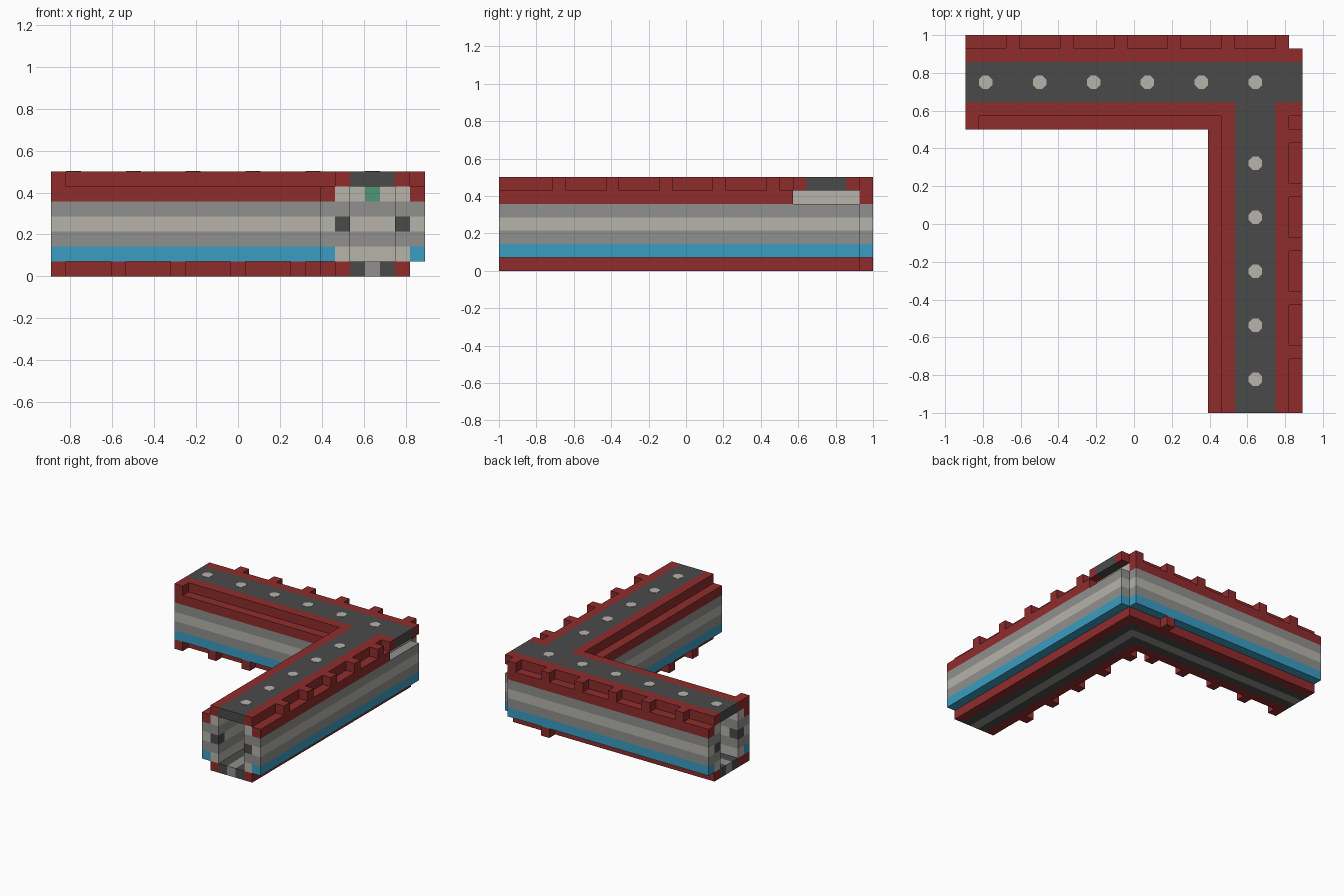
import bpy, bmesh, math

if "Cube" in bpy.data.objects:
    bpy.data.objects.remove(bpy.data.objects["Cube"], do_unlink=True)

U = 1 / 14           # one building block
NX, NY = 25, 28      # blocks along each arm
INNER_X, INNER_Y = 18, 21
TOP = 6


def material(name, hex_code):
    rgb = [int(hex_code[i:i + 2], 16) / 255 for i in (0, 2, 4)]
    lin = [c / 12.92 if c <= 0.04045 else ((c + 0.055) / 1.055) ** 2.4 for c in rgb]
    m = bpy.data.materials.new(name)
    m.use_nodes = True
    m.diffuse_color = (*lin, 1)
    m.node_tree.nodes["Principled BSDF"].inputs["Base Color"].default_value = (*lin, 1)
    return m


RED = material("dark red", "902c2c")
DARK = material("charcoal", "4a4a4a")
MID = material("mid grey", "90908e")
LIGHT = material("light grey", "b6b3ab")
BLUE = material("blue", "3a9dc2")
GREEN = material("green", "51957a")


def prism(bm, outline, z0, z1):
    """Extrude an outline given in blocks."""
    rings = [[bm.verts.new(((x - NX / 2) * U, (y - NY / 2) * U, z * U))
              for x, y in outline] for z in (z0, z1)]
    low, high = rings
    bm.faces.new(low[::-1])
    bm.faces.new(high)
    n = len(outline)
    for i in range(n):
        j = (i + 1) % n
        bm.faces.new((low[i], low[j], high[j], high[i]))


def rect(x0, y0, x1, y1):
    return [(x0, y0), (x1, y0), (x1, y1), (x0, y1)]


def cell(x, y):
    return rect(x, y, x + 1, y + 1)


def bend(a, b, start=0, notch=False):
    """L-shaped strip covering lanes a to b, counted from the inner side."""
    ix, iy, ox, oy = INNER_X + a, INNER_Y + a, INNER_X + b + 1, INNER_Y + b + 1
    corner = [(ox, oy - 1), (ox - 1, oy - 1), (ox - 1, oy)] if notch else [(ox, oy)]
    return [(ix, start), (ox, start)] + corner + [(start, oy), (start, iy), (ix, iy)]


def part(name, mat, outlines, row, rows=1):
    bm = bmesh.new()
    for o in outlines:
        prism(bm, o, row, row + rows)
    bmesh.ops.recalc_face_normals(bm, faces=bm.faces)
    me = bpy.data.meshes.new(name)
    bm.to_mesh(me)
    bm.free()
    me.materials.append(mat)
    ob = bpy.data.objects.new(name, me)
    bpy.context.collection.objects.link(ob)
    return ob


# Floor strips and lower teeth
part("floor_edges", RED, [bend(1, 1), bend(5, 5)], 0)
part("floor_side_strips", DARK, [bend(2, 2), bend(4, 4)], 0)
part("floor_centre_strip", MID, [bend(3, 3)], 0)
lower = [cell(x, INNER_Y) for x in range(0, INNER_X, 4)]
lower += [cell(INNER_X, y) for y in range(4, INNER_Y, 4)]
lower.append(cell(19, NY - 1))
part("lower_teeth", RED, lower, 0)

# Outer wall bands, with the corner column left out
shell = [bend(0, 0), bend(6, 6, notch=True)]
for row, (name, mat) in enumerate((("blue_band", BLUE), ("lower_grey_band", MID),
                                   ("light_band", LIGHT), ("upper_grey_band", MID)), 1):
    part(name, mat, shell, row)

# Red band, open at the corner slot
part("red_band", RED, [bend(0, 0), rect(24, 0, 25, 22), rect(0, 27, 24, 28)], 5)

# Inner lining
for row, mat in enumerate((LIGHT, MID, LIGHT, MID, LIGHT), 1):
    start = 1 if row == 3 else 0
    part(f"lining_row_{row}", mat, [bend(k, k, start) for k in (1, 5)], row)
ends = [cell(INNER_X + k, 0) for k in (1, 5)] + [cell(0, INNER_Y + k) for k in (1, 5)]
part("lining_end_sockets", DARK, ends, 3)

# Green indicator plate on the far inner wall
part("indicator", GREEN, [rect(21, 25.9, 22, 26)], 5)

# Roof
part("roof_panel", DARK, [rect(0, 23, NX, 26), rect(20, 0, 23, 23)], TOP)
part("roof_edges", RED, [bend(1, 1), rect(0, 26, NX, 27),
                         rect(23, 0, 24, 23), cell(24, 22)], TOP)
upper = [cell(x, NY - 1) for x in range(3, 24, 4)]
upper += [cell(NX - 1, y) for y in range(4, INNER_Y, 4)]
upper.append(cell(0, INNER_Y))
part("upper_teeth", RED, upper, TOP)


# Roof lamps
def octagon(cx, cy):
    r = 0.5 / math.cos(math.pi / 8)
    return [(cx + r * math.cos((i + 0.5) * math.pi / 4),
             cy + r * math.sin((i + 0.5) * math.pi / 4)) for i in range(8)]


lamps = [octagon(x + 0.5, 24.5) for x in range(1, 22, 4)]
lamps += [octagon(21.5, y + 0.5) for y in range(2, 19, 4)]
part("roof_lamps", LIGHT, lamps, TOP + 1, 0.03)
